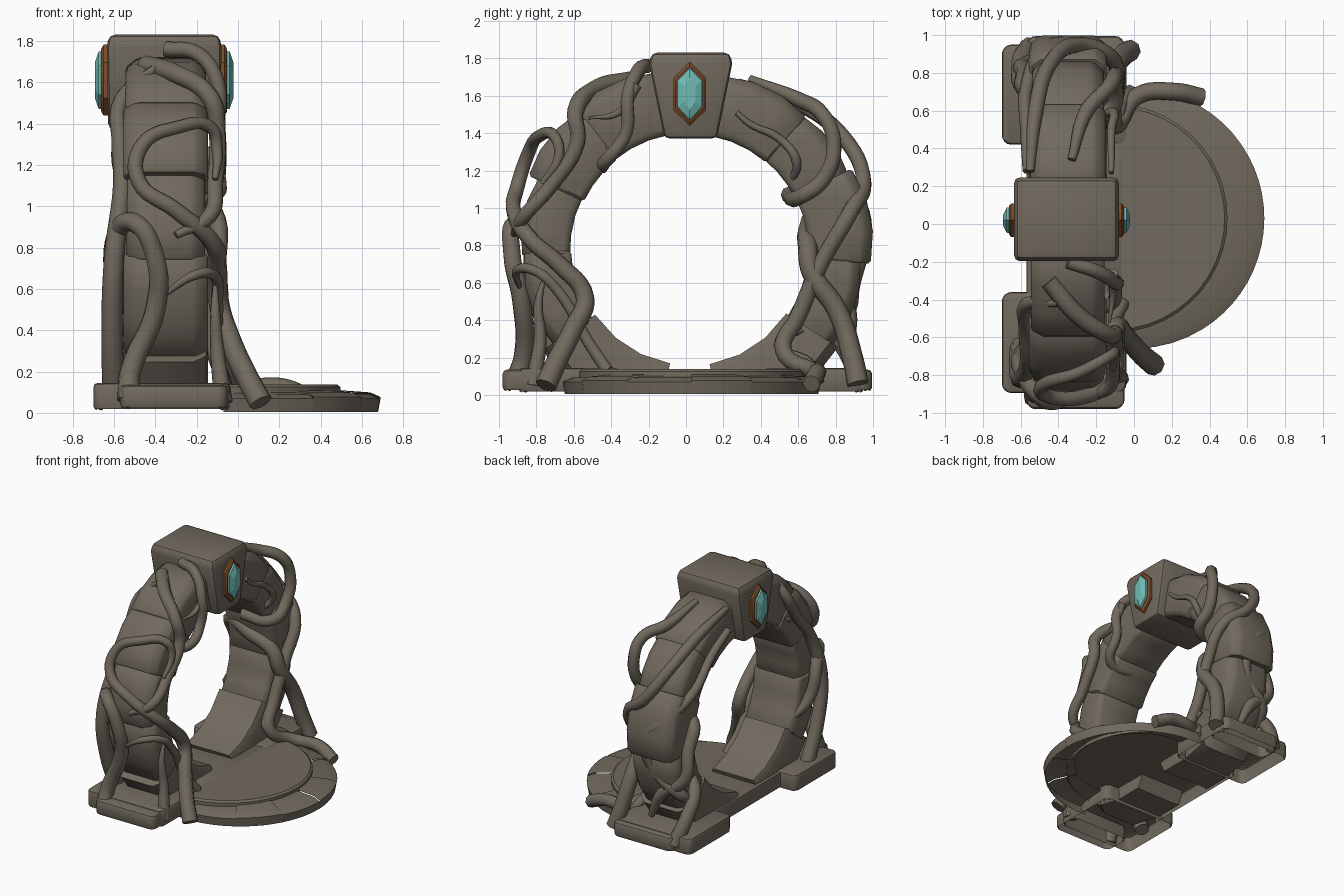
import bpy, bmesh, math

if "Cube" in bpy.data.objects:
    bpy.data.objects.remove(bpy.data.objects["Cube"])

def material(name, col):
    m = bpy.data.materials.new(name)
    m.diffuse_color = (*col, 1)
    m.use_nodes = True
    m.node_tree.nodes["Principled BSDF"].inputs["Base Color"].default_value = m.diffuse_color
    return m

STONE = material("taupe_stone", (0.165, 0.142, 0.112))
BRONZE = material("bronze", (0.21, 0.075, 0.025))
GEM = material("turquoise_gem", (0.16, 0.50, 0.47))
CY, CZ, CX = 0.02, 0.77, -0.35   # centre of the ring

def finish(bm, name, mat, bevel=0.0, seg=2, drop=None, angle=35):
    bmesh.ops.recalc_face_normals(bm, faces=bm.faces)
    if bevel:
        es = [e for e in bm.edges if len(e.link_faces) == 2 and e.calc_face_angle() > 0.5]
        bmesh.ops.bevel(bm, geom=es, offset=bevel, segments=seg, affect='EDGES',
                        profile=0.5, clamp_overlap=True)
    if drop:   # hollow underside
        bmesh.ops.delete(bm, geom=[f for f in bm.faces if drop(f)], context='FACES')
    me = bpy.data.meshes.new(name)
    bm.to_mesh(me)
    bm.free()
    ob = bpy.data.objects.new(name, me)
    bpy.context.collection.objects.link(ob)
    me.materials.append(mat)
    bpy.ops.object.select_all(action='DESELECT')
    ob.select_set(True)
    bpy.context.view_layer.objects.active = ob
    bpy.ops.object.shade_smooth_by_angle(angle=math.radians(angle))
    return ob

def loft(sections, name, mat, **kw):
    """Closed solid through a list of equally sized loops."""
    bm = bmesh.new()
    rows = [[bm.verts.new(p) for p in s] for s in sections]
    n = len(rows[0])
    for a, b in zip(rows, rows[1:]):
        for i in range(n):
            j = (i + 1) % n
            bm.faces.new((a[i], a[j], b[j], b[i]))
    bm.faces.new(rows[0][::-1])
    bm.faces.new(rows[-1])
    return finish(bm, name, mat, **kw)

def underside(f):
    return f.normal.z < -0.9

# ring stones: start angle, end angle, inner radius, outer radius, half width
right = [(80, 49, .625, .965, .20), (51, 25, .63, .955, .19), (27, -4, .635, .985, .205),
         (-2, -35, .63, .93, .195), (-33, -80, .615, .96, .205)]
left = [(80, 50, .63, .985, .195), (52, 25, .625, .965, .205), (27, -2, .64, .91, .19),
        (0, -36, .635, .90, .205), (-34, -80, .61, .95, .195)]
for side, sgn, stones in (("right", 1, right), ("left", -1, left)):
    for k, (a0, a1, ri, ro, w) in enumerate(stones):
        secs = []
        for t in (0, .34, .67, 1):
            a = math.radians(a0 + (a1 - a0) * t)
            rr = ro * (0.985 if t in (0, 1) else 1.0)
            def pt(x, r):
                return (CX + x, CY + sgn * r * math.cos(a), max(0.04, CZ + r * math.sin(a)))
            m = rr - 0.05
            secs.append([pt(-w + .02, ri), pt(w - .02, ri), pt(w, ri + .04), pt(w, m),
                         pt(w - .06, rr), pt(-w + .06, rr), pt(-w, m), pt(-w, ri + .04)])
        loft(secs, f"ring_stone_{side}_{k}", STONE, bevel=.014 if k < 4 else 0, seg=1, angle=40)

# keystone
def key_loop(z, hy, x0, x1):
    return [(x0, .025 - hy, z), (x1, .025 - hy, z), (x1, .025 + hy, z), (x0, .025 + hy, z)]
loft([key_loop(1.37, .14, -.628, -.085), key_loop(1.77, .222, -.635, -.08),
      key_loop(1.83, .21, -.625, -.09)], "keystone", STONE, bevel=.03)

# gems and their bronze frames on both sides of the keystone
def hexa(x, w, h, z=1.61):
    return [(x, .02 + w * sy, z + h * sz) for sy, sz in
            ((0, 1), (1, .5), (1, -.5), (0, -1), (-1, -.5), (-1, .5))]
for name, x, s in (("front", -.09, 1), ("back", -.625, -1)):
    loft([hexa(x, .088, .172), hexa(x + s * .025, .088, .172), hexa(x + s * .037, .075, .152)],
         f"gem_frame_{name}", BRONZE)
    loft([hexa(x + s * .03, .068, .142), hexa(x + s * .05, .066, .138),
          hexa(x + s * .068, .03, .085)], f"gem_{name}", GEM, angle=15)

# foot slabs, their outer toes and the sill between them
def slab(name, x0, x1, y0, y1, z0, z1, c, drop=underside):
    def loop(z):
        return [(x0, y0 + c, z), (x0 + c, y0, z), (x1 - c, y0, z), (x1, y0 + c, z),
                (x1, y1 - c, z), (x1 - c, y1, z), (x0 + c, y1, z), (x0, y1 - c, z)]
    loft([loop(z0), loop(z1)], name, STONE, bevel=.025, drop=drop)
slab("foot_right", -.70, -.04, .42, .95, .012, .145, .03)
slab("foot_left", -.70, -.04, -.895, -.36, .012, .145, .03)
slab("toe_right", -.57, -.05, .80, .995, .02, .135, .03)
slab("toe_left", -.57, -.05, -.98, -.75, .02, .135, .03)
slab("sill", -.57, -.06, -.45, .5, .02, .14, .02,
     drop=lambda f: underside(f) or f.normal.x > .5 or abs(f.normal.y) > .5)

# half-round floor, open underneath
def arc(cx, r, z, n=24):
    return [(cx + r * math.cos(a), .03 + r * math.sin(a), z)
            for a in (math.radians(-95 + 190 * i / n) for i in range(n + 1))]
loft([arc(-.11, .605, .08), arc(-.11, .605, .125), arc(-.11, .59, .138)], "inner_floor", STONE,
     drop=lambda f: underside(f) or f.normal.x < -.9)

# rim stones around the floor: open shells of top and outer face
cuts = [-96, -58, -30, 0, 28, 60, 96]
for k, (a0, a1) in enumerate(zip(cuts, cuts[1:])):
    bm = bmesh.new()
    dz = .007 * (k % 2)
    rows = []
    for i in range(6):
        a = math.radians(a0 + (a1 - a0) * i / 5)
        rows.append([bm.verts.new((r * math.cos(a), .03 + r * math.sin(a), z)) for r, z in
                     ((.46, .105 + dz), (.64, .092 + dz), (.69, .07 + dz), (.678, .005))])
    for p, q in zip(rows, rows[1:]):
        for i in range(3):
            bm.faces.new((p[i], p[i + 1], q[i + 1], q[i]))
    finish(bm, f"rim_stone_{k}", STONE)

# climbing vines: radius at root, radius at tip, path
def vine(name, r0, r1, pts):
    cu = bpy.data.curves.new(name, 'CURVE')
    cu.dimensions = '3D'
    cu.bevel_depth = 1.0
    cu.bevel_resolution = 2
    cu.resolution_u = 6
    cu.use_fill_caps = True
    sp = cu.splines.new('BEZIER')
    sp.bezier_points.add(len(pts) - 1)
    for i, (b, p) in enumerate(zip(sp.bezier_points, pts)):
        b.co = p
        b.handle_left_type = b.handle_right_type = 'AUTO'
        tip = .55 if i == len(pts) - 1 else 1
        b.radius = tip * (r0 + (r1 - r0) * i / (len(pts) - 1))
    ob = bpy.data.objects.new(name, cu)
    bpy.context.collection.objects.link(ob)
    cu.materials.append(STONE)

vine("vine_left_front", .058, .025, [
    (.11, -.75, .05), (.04, -.69, .18), (-.04, -.6, .36), (-.09, -.54, .52), (-.1, -.68, .7),
    (-.12, -.82, .82), (-.3, -.92, .98), (-.48, -.9, 1.12), (-.46, -.84, 1.3),
    (-.3, -.79, 1.38), (-.13, -.7, 1.38), (-.1, -.68, 1.27), (-.11, -.77, 1.13)])
vine("vine_left_outer", .055, .042, [
    (-.53, -.92, .06), (-.52, -.87, .2), (-.4, -.88, .5), (-.4, -.93, .75), (-.5, -.91, .92),
    (-.59, -.78, .86), (-.59, -.68, .6), (-.5, -.55, .45)])
vine("vine_left_thin", .045, .014, [
    (-.07, -.82, .05), (-.1, -.78, .3), (-.11, -.79, .48), (-.11, -.75, .66)])
vine("vine_left_cross", .035, .022, [
    (-.06, -.42, .13), (-.1, -.52, .28), (-.1, -.68, .55), (-.11, -.8, .66),
    (-.2, -.9, .67), (-.36, -.89, .57)])
vine("vine_left_top", .05, .035, [
    (-.45, -.3, 1.68), (-.3, -.48, 1.64), (-.13, -.59, 1.52), (-.1, -.58, 1.35),
    (-.11, -.72, 1.12), (-.14, -.87, .95), (-.3, -.92, .86)])
vine("vine_left_key", .038, .035, [
    (-.35, -.2, 1.76), (-.2, -.25, 1.74), (-.1, -.31, 1.6), (-.1, -.32, 1.4),
    (-.13, -.43, 1.25), (-.35, -.45, 1.23), (-.57, -.48, 1.3)])
vine("vine_left_twig", .028, .012, [
    (-.11, -.26, 1.66), (-.11, -.36, 1.51), (-.13, -.52, 1.48)])
vine("vine_left_back", .055, .035, [
    (-.6, -.62, .06), (-.61, -.76, .4), (-.6, -.82, .75), (-.56, -.72, 1.1),
    (-.57, -.55, 1.3), (-.56, -.42, 1.52), (-.4, -.42, 1.67)])
vine("vine_right_front", .058, .045, [
    (-.02, .92, .06), (-.06, .89, .2), (-.1, .81, .45), (-.11, .67, .66), (-.16, .65, .8),
    (-.35, .65, .88), (-.55, .7, .93), (-.58, .8, .75), (-.58, .84, .55), (-.4, .87, .4),
    (-.3, .86, .2)])
vine("vine_right_floor", .048, .04, [
    (.36, .67, .06), (.22, .7, .12), (.02, .68, .13), (-.09, .52, .24), (-.11, .6, .42),
    (-.1, .72, .7), (-.12, .88, .98), (-.3, .95, 1.14), (-.45, .84, 1.38),
    (-.52, .6, 1.56), (-.55, .28, 1.67)])
vine("vine_right_back_upper", .03, .05, [
    (-.56, .28, 1.5), (-.57, .5, 1.38), (-.57, .72, 1.18), (-.48, .92, 1.02), (-.32, .95, .85),
    (-.34, .89, .6), (-.53, .84, .42), (-.57, .7, .32)])
vine("vine_right_top", .045, .04, [
    (-.35, .55, 1.07), (-.12, .61, 1.06), (-.1, .74, 1.16), (-.1, .79, 1.35),
    (-.13, .73, 1.5), (-.25, .6, 1.58), (-.33, .34, 1.69)])
vine("vine_right_twig", .014, .03, [
    (-.12, .27, 1.51), (-.12, .34, 1.45), (-.12, .5, 1.37), (-.11, .59, 1.25), (-.2, .56, 1.13)])
vine("vine_right_root", .04, .028, [
    (-.02, .7, .06), (-.06, .66, .16), (-.11, .5, .27), (-.13, .62, .35)])
vine("vine_right_back_root", .055, .045, [
    (-.55, .94, .06), (-.6, .85, .25), (-.58, .72, .42), (-.45, .62, .52)])
